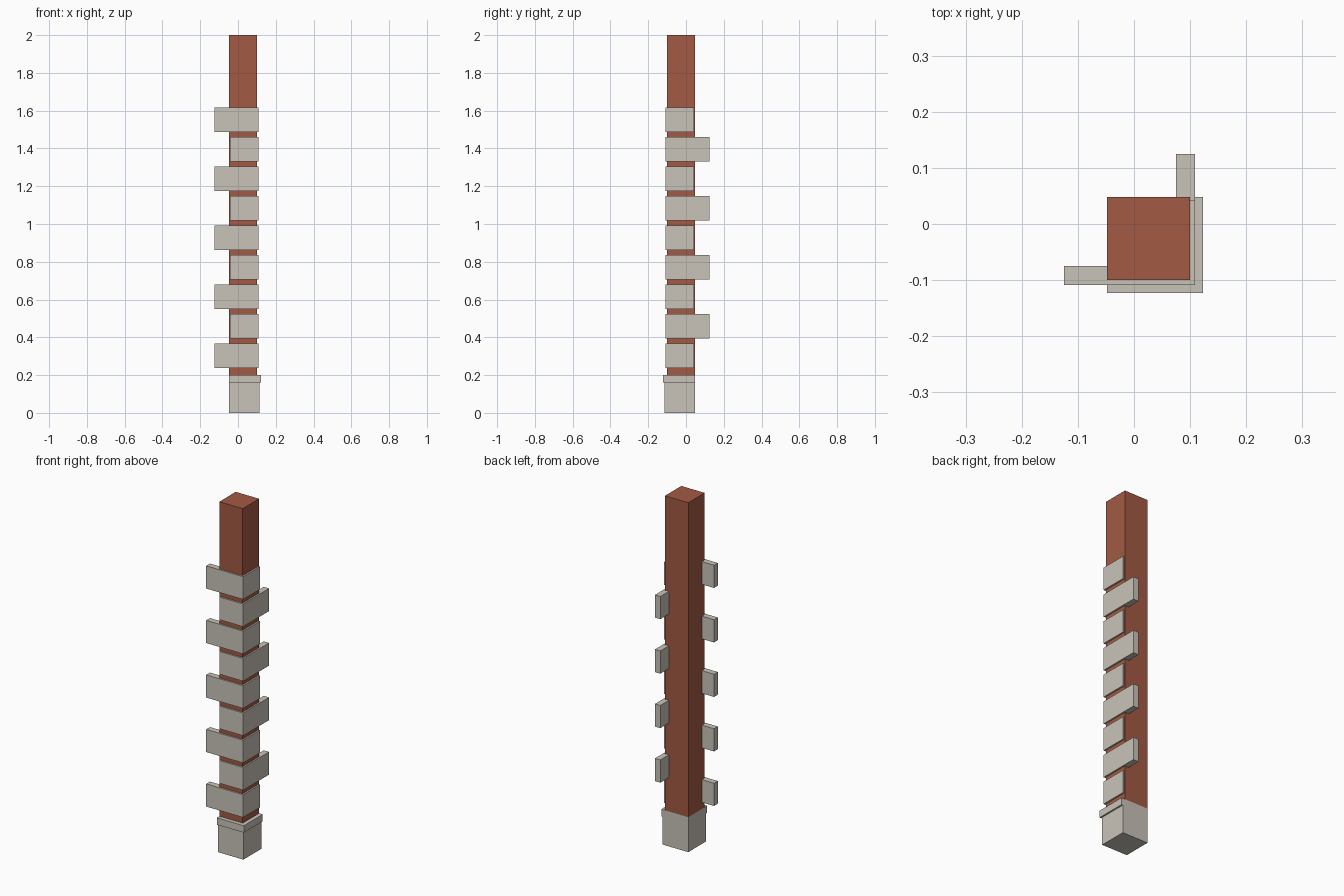
import bpy
import bmesh

cube = bpy.data.objects.get("Cube")
if cube:
    bpy.data.objects.remove(cube, do_unlink=True)


def make_material(name, rgb):
    mat = bpy.data.materials.new(name)
    mat.use_nodes = True
    color = (*rgb, 1.0)
    mat.diffuse_color = color
    bsdf = mat.node_tree.nodes["Principled BSDF"]
    bsdf.inputs["Base Color"].default_value = color
    bsdf.inputs["Roughness"].default_value = 0.9
    return mat


brick = make_material("red_brick", (0.366, 0.102, 0.058))
stone = make_material("pale_stone", (0.584, 0.552, 0.491))


def prism(name, outline, bottom, top, mat):
    """Extrude a flat outline upwards from bottom to top."""
    bm = bmesh.new()
    base = bm.faces.new([bm.verts.new((x, y, bottom)) for x, y in outline])
    result = bmesh.ops.extrude_face_region(bm, geom=[base])
    raised = [v for v in result["geom"] if isinstance(v, bmesh.types.BMVert)]
    bmesh.ops.translate(bm, verts=raised, vec=(0, 0, top - bottom))
    bmesh.ops.recalc_face_normals(bm, faces=bm.faces)
    mesh = bpy.data.meshes.new(name)
    bm.to_mesh(mesh)
    bm.free()
    mesh.materials.append(mat)
    obj = bpy.data.objects.new(name, mesh)
    bpy.context.collection.objects.link(obj)
    return obj


def corner_square(inner, outer):
    """Square whose outer corner points to the front left (+x, -y)."""
    return [(-inner, -outer), (outer, -outer), (outer, inner), (-inner, inner)]


def corner_angle(front_reach, side_reach, outer=0.109, thick=0.034):
    """L outline wrapping the outer corner, with one arm on each face."""
    inner = outer - thick
    return [(-front_reach, -outer), (outer, -outer), (outer, side_reach),
            (inner, side_reach), (inner, -inner), (-front_reach, -inner)]


# Brick shaft standing on a stone plinth with a projecting ledge
prism("brick_shaft", corner_square(0.048, 0.1), 0.2, 2.0, brick)
prism("plinth_block", corner_square(0.048, 0.114), 0.0, 0.16, stone)
prism("plinth_ledge", corner_square(0.048, 0.123), 0.16, 0.2, stone)

# Quoin stones alternate their long arm between the two faces
LONG, SHORT = 0.125, 0.042
for i in range(9):
    z = 0.238 + i * 0.156
    reach = (LONG, SHORT) if i % 2 == 0 else (SHORT, LONG)
    prism(f"quoin_stone_{i + 1}", corner_angle(*reach), z, z + 0.13, stone)
